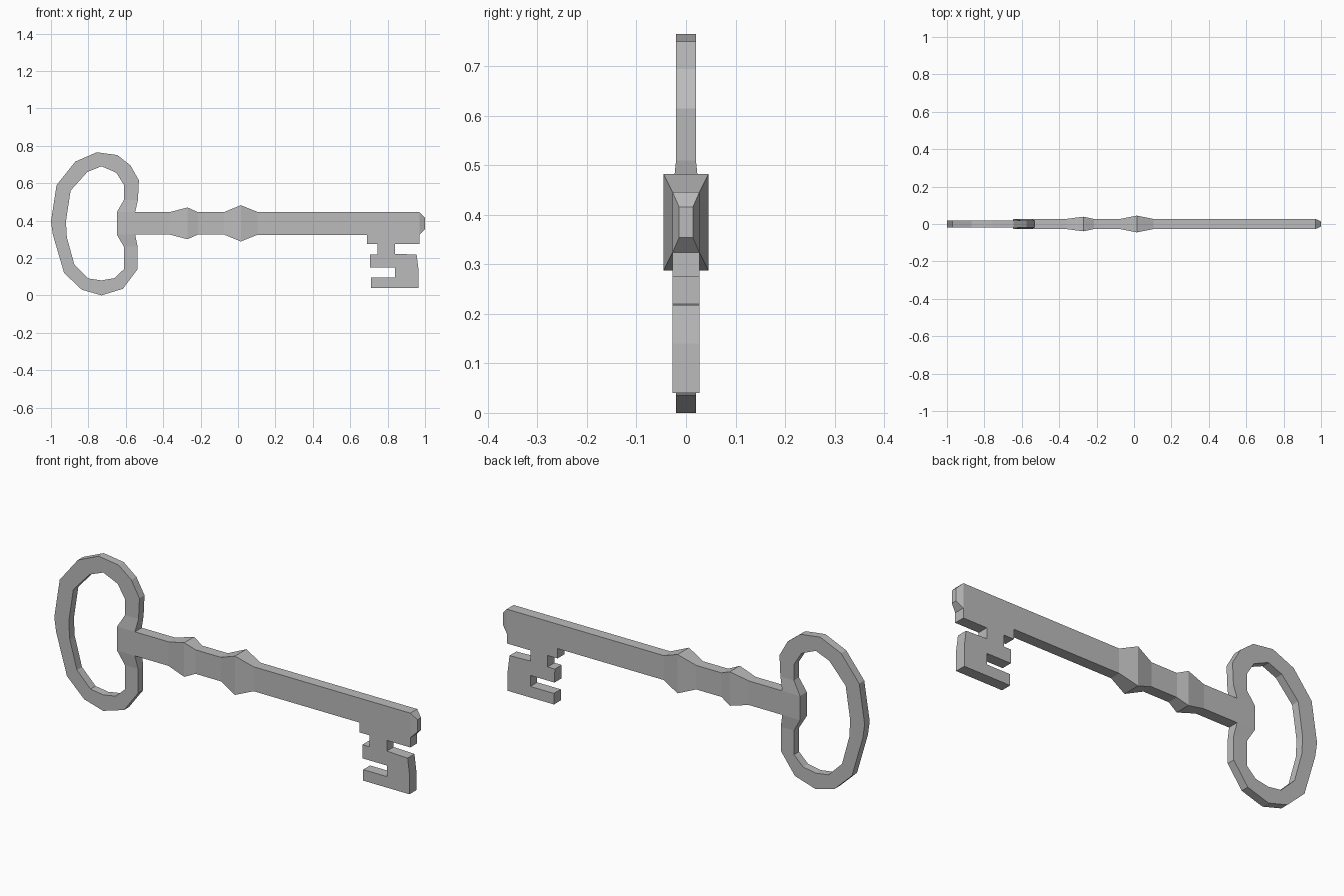
import bpy

if "Cube" in bpy.data.objects:
    bpy.data.objects.remove(bpy.data.objects["Cube"])

metal = bpy.data.materials.new("grey metal")
metal.diffuse_color = (0.5, 0.5, 0.5, 1)
metal.use_nodes = True
metal.node_tree.nodes["Principled BSDF"].inputs["Base Color"].default_value = metal.diffuse_color
MID = 0.385       # height of the shaft axis
THICK = 0.027     # half thickness of shaft and bit
THIN = 0.02       # half thickness of the bow


def make(name, verts, faces):
    me = bpy.data.meshes.new(name)
    me.from_pydata(verts, [], faces)
    me.materials.append(metal)
    ob = bpy.data.objects.new(name, me)
    bpy.context.collection.objects.link(ob)
    # consistent outward normals
    bpy.context.view_layer.objects.active = ob
    ob.select_set(True)
    bpy.ops.object.mode_set(mode='EDIT')
    bpy.ops.mesh.select_all(action='SELECT')
    bpy.ops.mesh.normals_make_consistent(inside=False)
    bpy.ops.object.mode_set(mode='OBJECT')
    ob.select_set(False)
    return ob


# Bow: matching outer and inner outline points (x, z), thickened at the collar
outer = [(-.53, .615), (-.575, .695), (-.645, .75), (-.755, .765), (-.87, .715),
         (-.97, .59), (-1, .395), (-.99, .325), (-.93, .12), (-.835, .03),
         (-.73, 0), (-.615, .035), (-.537, .14), (-.537, .26), (-.55, .325),
         (-.55, .445), (-.535, .51)]
inner = [(-.61, .59), (-.65, .655), (-.69, .673), (-.73, .69), (-.805, .66),
         (-.895, .56), (-.92, .395), (-.915, .31), (-.875, .165), (-.80, .09),
         (-.73, .08), (-.66, .092), (-.61, .14), (-.61, .26), (-.648, .325),
         (-.648, .445), (-.61, .51)]
n = len(outer)
collar = 14       # index of the segment that meets the shaft
verts, faces = [], []
for i, (o, k) in enumerate(zip(outer, inner)):
    t = THICK if i in (collar, collar + 1) else THIN
    verts += [(o[0], -t, o[1]), (k[0], -t, k[1]), (k[0], t, k[1]), (o[0], t, o[1])]
for i in range(n):
    a, b = 4 * i, 4 * ((i + 1) % n)
    for j in range(4):
        if i == collar and j == 3:
            continue          # open where the shaft joins
        k = (j + 1) % 4
        faces.append((a + j, a + k, b + k, b + j))
make("bow", verts, faces)

# Shaft: rectangular sections (x, half height, half thickness)
sections = [(-.55, .06, THICK), (-.365, .06, THICK), (-.27, .085, .039),
            (-.215, .06, THICK), (-.075, .06, THICK), (.015, .097, .045),
            (.105, .061, THICK), (.97, .061, THICK), (1, .031, .014)]
verts, faces = [], []
for x, h, t in sections:
    verts += [(x, -t, MID - h), (x, t, MID - h), (x, t, MID + h), (x, -t, MID + h)]
for i in range(len(sections) - 1):
    for j in range(4):
        k = (j + 1) % 4
        faces.append((4 * i + j, 4 * i + k, 4 * i + 4 + k, 4 * i + 4 + j))
e = 4 * (len(sections) - 1)
faces.append((e, e + 1, e + 2, e + 3))
make("shaft", verts, faces)

# Bit: notched outline below the shaft end, open against the shaft
bit = [(.69, .324), (.69, .275), (.745, .275), (.745, .218), (.705, .218),
       (.707, .15), (.84, .15), (.84, .095), (.71, .095), (.71, .04),
       (.965, .04), (.965, .14), (.955, .218), (.84, .222), (.84, .275),
       (.97, .275), (.97, .324)]
n = len(bit)
verts = [(x, y, z) for y in (-THICK, THICK) for x, z in bit]
faces = [tuple(range(n)), tuple(range(2 * n - 1, n - 1, -1))]
faces += [(i, i + 1, n + i + 1, n + i) for i in range(n - 1)]
make("bit", verts, faces)
